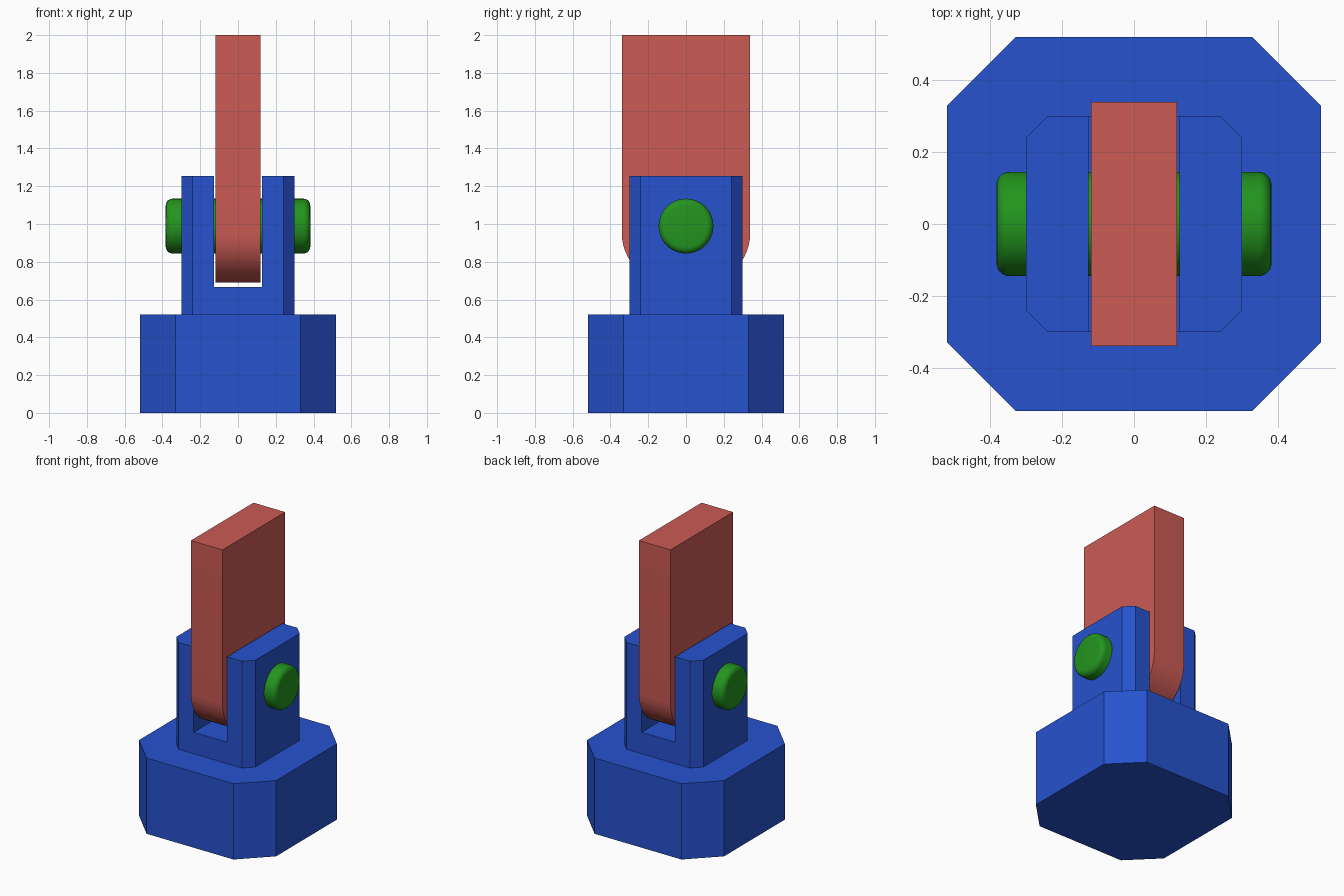
import bpy, bmesh, math
from mathutils import Matrix

if "Cube" in bpy.data.objects:
    bpy.data.objects.remove(bpy.data.objects["Cube"])


def material(name, rgb):
    mat = bpy.data.materials.new(name)
    mat.diffuse_color = (*rgb, 1)
    mat.use_nodes = True
    mat.node_tree.nodes["Principled BSDF"].inputs["Base Color"].default_value = mat.diffuse_color
    return mat


BLUE = material("blue", (0.02, 0.085, 0.62))
RED = material("red", (0.60, 0.105, 0.09))
GREEN = material("green", (0.017, 0.30, 0.013))


def prism(points, depth):
    """Extrude a closed list of 3D points along the depth vector."""
    bm = bmesh.new()
    face = bm.faces.new([bm.verts.new(p) for p in points])
    ext = bmesh.ops.extrude_face_region(bm, geom=[face], use_keep_orig=True)
    moved = [g for g in ext["geom"] if isinstance(g, bmesh.types.BMVert)]
    bmesh.ops.translate(bm, vec=depth, verts=moved)
    bmesh.ops.recalc_face_normals(bm, faces=bm.faces)
    return bm


def bevel(bm, test, size, segments=1):
    """Bevel every edge whose two ends both pass the test."""
    edges = [e for e in bm.edges if all(test(v.co) for v in e.verts)]
    bmesh.ops.bevel(bm, geom=edges, offset=size, offset_type='OFFSET' if segments > 1 else 'WIDTH',
                    segments=segments, profile=0.5, affect='EDGES')


def chamfered_square(half, cut):
    """Octagon outline: a square with its corners cut off."""
    a, b = half, half - cut
    return [(a, -b), (a, b), (b, a), (-b, a), (-a, b), (-a, -b), (-b, -a), (b, -a)]


def finish(name, bm, mat, smooth=False):
    bmesh.ops.recalc_face_normals(bm, faces=bm.faces)
    mesh = bpy.data.meshes.new(name)
    bm.to_mesh(mesh)
    bm.free()
    mesh.materials.append(mat)
    obj = bpy.data.objects.new(name, mesh)
    bpy.context.collection.objects.link(obj)
    if smooth:
        bpy.ops.object.select_all(action='DESELECT')
        obj.select_set(True)
        bpy.context.view_layer.objects.active = obj
        bpy.ops.object.shade_smooth_by_angle(angle=math.radians(30))
    return obj


# Base: square block with cut corners
outline = chamfered_square(0.52, 0.19)
finish("base", prism([(x, y, 0) for x, y in outline], (0, 0, 0.52)), BLUE)

# Fork: U-shaped profile, its outer upright corners chamfered
W, S = 0.30, 0.127
u_profile = [(-W, 0.52), (W, 0.52), (W, 1.253), (S, 1.253),
             (S, 0.667), (-S, 0.667), (-S, 1.253), (-W, 1.253)]
bm = prism([(x, -W, z) for x, z in u_profile], (0, 2 * W, 0))
corners = [e for e in bm.edges
           if all(abs(v.co.x) > 0.29 for v in e.verts)
           and abs(e.verts[0].co.z - e.verts[1].co.z) > 0.5]
bmesh.ops.bevel(bm, geom=corners, offset=0.06, offset_type='OFFSET',
                segments=1, affect='EDGES')
finish("fork", bm, BLUE)

# Blade: upright slab with rounded lower end
H, R, LOW = 0.34, 0.26, 0.69
arc = [math.radians(90 * i / 12) for i in range(13)]
right = [(H - R + R * math.sin(a), LOW + R - R * math.cos(a)) for a in arc]
profile = right + [(H, 2.0), (-H, 2.0)] + [(-y, z) for y, z in reversed(right)]
finish("blade", prism([(-0.12, y, z) for y, z in profile], (0.24, 0, 0)), RED, True)

# Hinge pin: cylinder along x with softened rims
bm = bmesh.new()
bmesh.ops.create_cone(bm, cap_ends=True, segments=48, radius1=0.145,
                      radius2=0.145, depth=0.765)
rims = [e for e in bm.edges if abs(e.verts[0].co.z - e.verts[1].co.z) < 0.01]
bmesh.ops.bevel(bm, geom=rims, offset=0.035, offset_type='OFFSET',
                segments=5, profile=0.5, affect='EDGES')
bmesh.ops.transform(bm, verts=bm.verts,
                    matrix=Matrix.Translation((0, 0, 0.989)) @ Matrix.Rotation(math.pi / 2, 4, 'Y'))
finish("hinge_pin", bm, GREEN, True)
